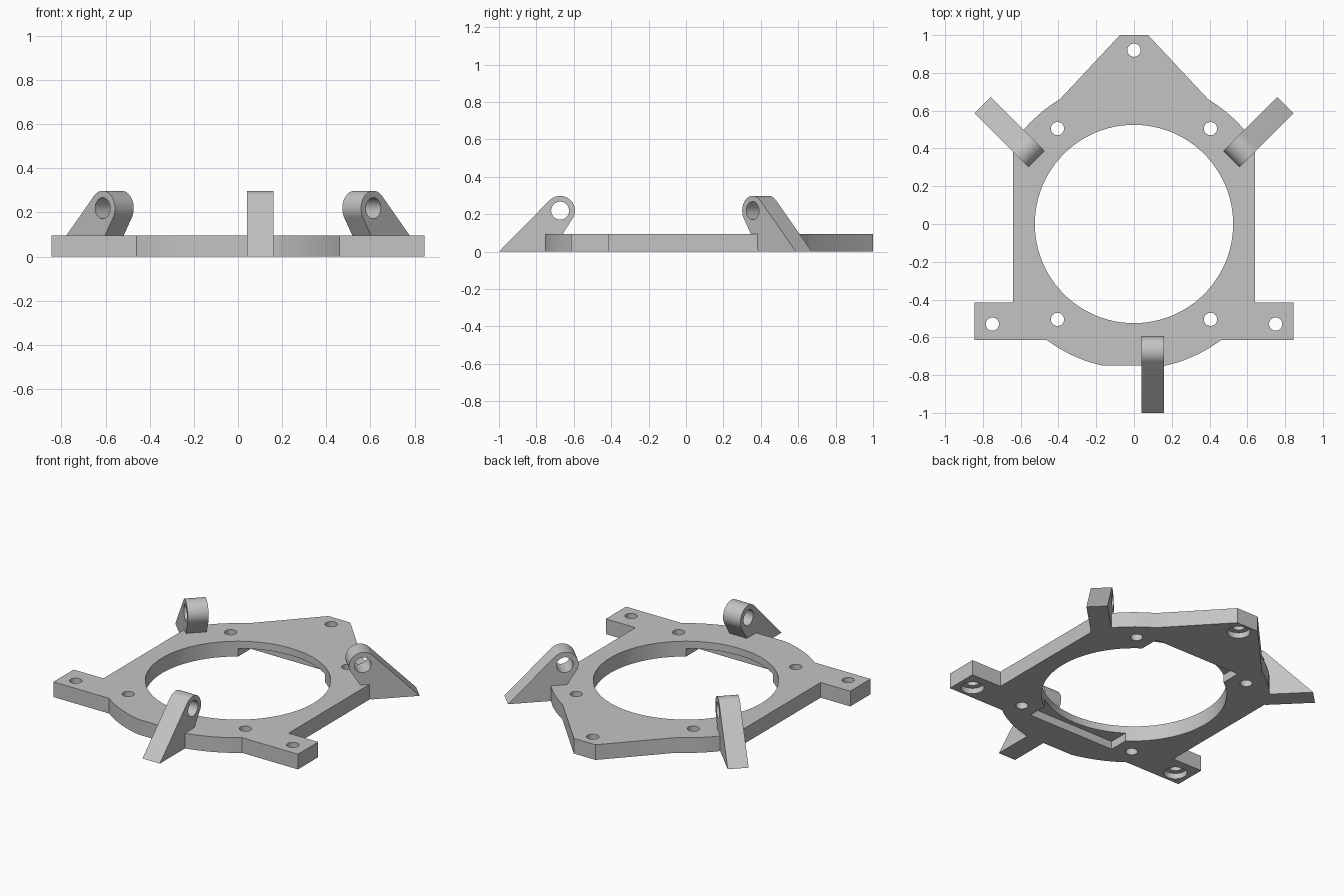
import bpy, bmesh
from math import sin, cos, asin, acos, atan2, hypot, pi, radians
from mathutils import Matrix

if "Cube" in bpy.data.objects:
    bpy.data.objects.remove(bpy.data.objects["Cube"])

THICK = 0.095
RIM = 0.768

grey = bpy.data.materials.new("plain grey")
grey.use_nodes = True
grey.diffuse_color = (0.55, 0.55, 0.55, 1)
grey.node_tree.nodes["Principled BSDF"].inputs["Base Color"].default_value = (0.55, 0.55, 0.55, 1)


def arc(cx, cy, r, a0, a1, n):
    return [(cx + r * cos(a0 + (a1 - a0) * i / n), cy + r * sin(a0 + (a1 - a0) * i / n))
            for i in range(n + 1)]


def link(name, bm):
    bmesh.ops.recalc_face_normals(bm, faces=bm.faces)
    mesh = bpy.data.meshes.new(name)
    bm.to_mesh(mesh)
    bm.free()
    mesh.materials.append(grey)
    obj = bpy.data.objects.new(name, mesh)
    bpy.context.collection.objects.link(obj)
    return obj


def prism(name, outline, z0, z1):
    bm = bmesh.new()
    face = bm.faces.new([bm.verts.new((x, y, z0)) for x, y in outline])
    new = bmesh.ops.extrude_face_region(bm, geom=[face])["geom"]
    bmesh.ops.translate(bm, vec=(0, 0, z1 - z0),
                        verts=[v for v in new if isinstance(v, bmesh.types.BMVert)])
    return link(name, bm)


def disc(cx, cy, r, z0, z1, n=32):
    return prism("cutter", arc(cx, cy, r, 0, 2 * pi, n)[:-1], z0, z1)


def activate(obj):
    bpy.ops.object.select_all(action='DESELECT')
    obj.select_set(True)
    bpy.context.view_layer.objects.active = obj


def cut(obj, cutter):
    activate(obj)
    mod = obj.modifiers.new("cut", 'BOOLEAN')
    mod.operation = 'DIFFERENCE'
    mod.solver = 'EXACT'
    mod.object = cutter
    bpy.ops.object.modifier_apply(modifier=mod.name)
    bpy.data.objects.remove(cutter)


def finish(obj):
    activate(obj)
    bpy.ops.object.shade_smooth_by_angle(angle=radians(30))


# Plate outline: one half, then mirrored
half = arc(0, 0, RIM, asin(-0.75 / RIM), asin(-0.615 / RIM), 10)
half += [(0.845, -0.615), (0.845, -0.415), (0.64, -0.415)]
half += arc(0, 0, RIM, acos(0.64 / RIM), asin(0.66 / RIM), 12)
half += [(0.075, 1.0)]
plate = prism("base_plate", half + [(-x, y) for x, y in reversed(half)], 0, THICK)

# Large central opening
cut(plate, disc(0, 0, 0.525, -0.1, 0.2, 96))

# Screw holes around the opening
for sx in (-1, 1):
    for sy in (-1, 1):
        cut(plate, disc(sx * 0.405, sy * 0.505, 0.035, -0.1, 0.2))

# Mounting holes with counterbores underneath
for x, y in ((0, 0.92), (0.75, -0.53), (-0.75, -0.53)):
    cut(plate, disc(x, y, 0.035, -0.1, 0.2))
    cut(plate, disc(x, y, 0.066, -0.1, 0.035))

# Shallow slots under the front and back of the ring
for s in (-1, 1):
    slot = [(-0.3, s * 0.4), (0.3, s * 0.4), (0.3, s * 0.555), (-0.3, s * 0.555)]
    cut(plate, prism("cutter", slot, -0.1, 0.05))
finish(plate)


# Slanted lugs with a round pierced head
CX, CZ, R, FOOT, WIDTH = 0.327, 0.219, 0.079, 0.28, 0.12


def tangent(px, side):
    dx, dz = px - CX, -CZ
    return atan2(dz, dx) + side * acos(R / hypot(dx, dz))


def lug(name, x, y, angle):
    start, end = tangent(FOOT, 1), tangent(0, -1) + 2 * pi
    profile = [(0, 0), (FOOT, 0)] + arc(CX, CZ, R, start, end, 28)
    obj = prism(name, profile, -WIDTH / 2, WIDTH / 2)
    cut(obj, disc(CX, CZ, 0.048, -0.2, 0.2))
    obj.data.transform(Matrix.Translation((x, y, 0)) @ Matrix.Rotation(angle, 4, 'Z')
                       @ Matrix.Rotation(pi / 2, 4, 'X'))
    finish(obj)


lug("front_lug", 0.1, -1.0, pi / 2)
lug("back_left_lug", 0.802, 0.63, radians(225))
lug("back_right_lug", -0.802, 0.63, radians(-45))
